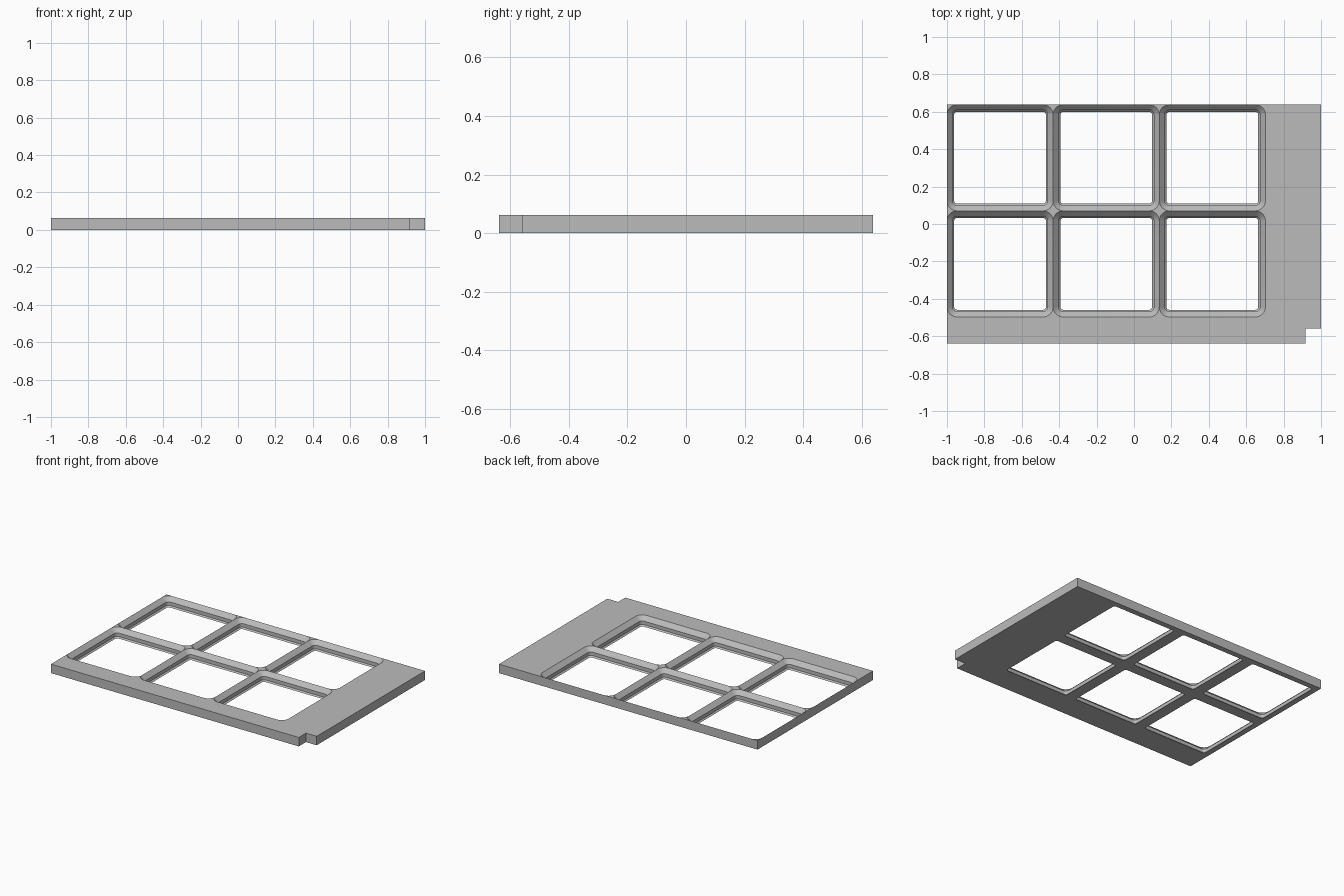
import bpy, bmesh
from math import sin, cos, pi

cube = bpy.data.objects.get("Cube")
if cube:
    bpy.data.objects.remove(cube, do_unlink=True)

MM = 2 / 148                    # model units per millimetre
PITCH, RADIUS, HEIGHT = 42 * MM, 4 * MM, 4.65 * MM
COLS, ROWS = 3, 2
HALF_X, HALF_Y = 1.0, 0.638
NOTCH_X, NOTCH_Y = 0.917, -0.559
STEPS = 8                       # segments per rounded corner
# pocket wall profile: (inset, height) from top rim to bottom opening
PROFILE = [(0, HEIGHT), (2.15 * MM, 2.5 * MM), (2.15 * MM, 0.7 * MM), (2.85 * MM, 0)]
SIGNS = [(1, 1), (-1, 1), (-1, -1), (1, -1)]

bm = bmesh.new()


def face(points):
    bm.faces.new([bm.verts.new(p) for p in points])


def ring(cx, cy, inset, z):
    """Rounded square loop, as four corner arcs."""
    c, r = PITCH / 2 - RADIUS, RADIUS - inset
    arcs = []
    for q, (sx, sy) in enumerate(SIGNS):
        angles = [(q + k / STEPS) * pi / 2 for k in range(STEPS + 1)]
        arcs.append([(cx + sx * c + r * cos(a), cy + sy * c + r * sin(a), z) for a in angles])
    return arcs


def pocket(col, row):
    cx = -HALF_X + (col + 0.5) * PITCH
    cy = HALF_Y - (row + 0.5) * PITCH
    rings = [ring(cx, cy, i, z) for i, z in PROFILE]
    # stepped pocket wall
    for upper, lower in zip(rings, rings[1:]):
        u, v = sum(upper, []), sum(lower, [])
        for k in range(len(u)):
            n = (k + 1) % len(u)
            face([u[k], u[n], v[n], v[k]])
    # flat corner pieces on the top and underside
    def corner(q, z):
        sx, sy = SIGNS[q % 4]
        return (cx + sx * PITCH / 2, cy + sy * PITCH / 2, z)
    for arcs, z in ((rings[0], HEIGHT), (rings[-1], 0)):
        for q, arc in enumerate(arcs):
            for a, b in zip(arc, arc[1:]):
                face([corner(q, z), a, b])
    # underside strips
    low, top = rings[-1], rings[0]
    for q in range(4):
        face([corner(q, 0), corner(q + 1, 0), low[(q + 1) % 4][0], low[q][-1]])
    # outer walls on the back and left sides of the plate
    for q, exposed in ((0, row == 0), (1, col == 0)):
        if exposed:
            face([corner(q, 0), corner(q, HEIGHT), top[q][-1],
                  top[q + 1][0], corner(q + 1, HEIGHT), corner(q + 1, 0)])


for col in range(COLS):
    for row in range(ROWS):
        pocket(col, row)

# solid margin with a notched corner
grid_x, grid_y = -HALF_X + COLS * PITCH, HALF_Y - ROWS * PITCH
outer = [(-HALF_X, grid_y), (-HALF_X, -HALF_Y), (NOTCH_X, -HALF_Y), (NOTCH_X, NOTCH_Y),
         (HALF_X, NOTCH_Y), (HALF_X, HALF_Y), (grid_x, HALF_Y)]
for a, b in zip(outer, outer[1:]):
    face([(*a, 0), (*b, 0), (*b, HEIGHT), (*a, HEIGHT)])
for z, stops in ((HEIGHT, (RADIUS, PITCH - RADIUS, PITCH)), (0, (PITCH,))):
    inner = [(grid_x, HALF_Y - r * PITCH - s) for r in range(ROWS) for s in stops]
    inner += [(grid_x - c * PITCH - s, grid_y) for c in range(COLS) for s in stops]
    face([(x, y, z) for x, y in outer + inner[:-1]])

bmesh.ops.remove_doubles(bm, verts=bm.verts[:], dist=0.0001)
bmesh.ops.recalc_face_normals(bm, faces=bm.faces[:])

mesh = bpy.data.meshes.new("grid_baseplate")
bm.to_mesh(mesh)
bm.free()
plate = bpy.data.objects.new("grid_baseplate", mesh)
bpy.context.collection.objects.link(plate)

# plain grey plastic
grey = bpy.data.materials.new("grey_plastic")
grey.use_nodes = True
colour = (0.5, 0.5, 0.5, 1)
grey.diffuse_color = colour
grey.node_tree.nodes["Principled BSDF"].inputs["Base Color"].default_value = colour
mesh.materials.append(grey)

bpy.ops.object.select_all(action="DESELECT")
plate.select_set(True)
bpy.context.view_layer.objects.active = plate
bpy.ops.object.shade_smooth_by_angle(angle=pi / 7)
